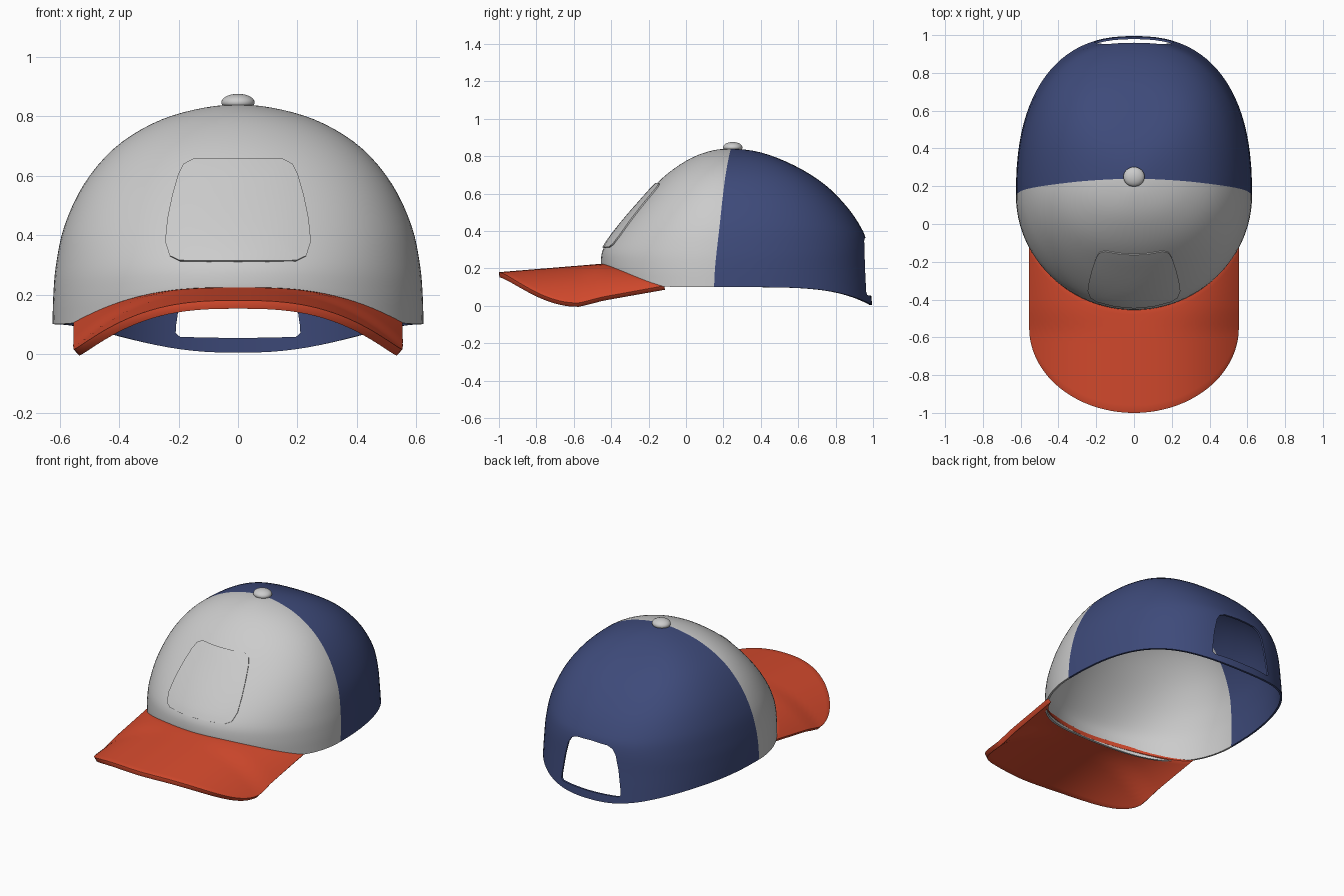
import bpy, bmesh, math
from mathutils import Vector
from mathutils.bvhtree import BVHTree

if "Cube" in bpy.data.objects:
    bpy.data.objects.remove(bpy.data.objects["Cube"])


def material(name, rgb):
    m = bpy.data.materials.new(name)
    m.diffuse_color = (*rgb, 1)
    m.use_nodes = True
    m.node_tree.nodes["Principled BSDF"].inputs["Base Color"].default_value = m.diffuse_color
    return m


BLUE = material("blue_cloth", (0.048, 0.069, 0.195))
GREY = material("grey_cloth", (0.6, 0.6, 0.6))
ORANGE = material("orange_cloth", (0.68, 0.07, 0.027))


def make(name, verts, faces, mats=()):
    me = bpy.data.meshes.new(name)
    me.from_pydata(verts, [], faces)
    ob = bpy.data.objects.new(name, me)
    bpy.context.collection.objects.link(ob)
    for m in mats:
        me.materials.append(m)
    return ob


def finish(ob, angle=40):
    bpy.ops.object.select_all(action='DESELECT')
    bpy.context.view_layer.objects.active = ob
    ob.select_set(True)
    for m in list(ob.modifiers):
        bpy.ops.object.modifier_apply(modifier=m.name)
    bpy.ops.object.shade_smooth_by_angle(angle=math.radians(angle))


def mirrored(half):
    """Close an (x, z) outline listed for x >= 0, first and last on the axis."""
    return half + [(-x, z) for x, z in half[-2:0:-1]]


# Crown: rings of (front y, z), (side x, y, z), (back y, z), apex downwards
RINGS = [
    (0.40, .820, -.15, .235, .820, .12, .825),
    (0.24, .840, 0.00, .240, .840, .24, .840),
    (0.12, .825, .150, .235, .822, .40, .820),
    (0.00, .775, .290, .225, .775, .58, .750),
    (-.13, .680, .420, .210, .690, .74, .650),
    (-.26, .540, .520, .195, .570, .86, .530),
    (-.37, .410, .585, .180, .430, .935, .42),
    (-.44, .310, .613, .165, .300, .965, .34),
    (-.455, .24, .622, .155, .200, .980, .18),
    (-.450, .19, .625, .150, .100, .995, .005),
]
RINGS.append(tuple(2 * a - b for a, b in zip(RINGS[-1], RINGS[-2])))


def ring_at(s):
    i = min(int(s), len(RINGS) - 4)
    t = s - i
    return [b + .5 * t * (c - a + t * (2*a - 5*b + 4*c - d + t * (3*(b - c) + d - a)))
            for a, b, c, d in zip(*RINGS[i:i + 4])]


def crown_point(s, phi):
    fy, fz, sx, sy, sz, by, bz = ring_at(s)
    c, sn = math.cos(phi), math.sin(phi)      # phi = 0 points to the back
    e = 2 / 2.4 if c > 0 else 1.0
    y_end, z_end = (by, bz) if c > 0 else (fy, fz)
    x = math.copysign(abs(sn) ** e, sn) * sx
    return (x, sy + abs(c) ** e * (y_end - sy), sz + c ** 4 * (z_end - sz))


N, SUB = 96, 4
levels = [k / SUB for k in range(1, (len(RINGS) - 3) * SUB + 1)]
verts = [(0, .24, .84)]
for s in levels:
    verts += [crown_point(s, 2 * math.pi * j / N) for j in range(N)]
faces, back = [], []
for k in range(len(levels)):
    for j in range(N):
        a, b = 1 + k * N + j, 1 + k * N + (j + 1) % N
        faces.append((0, b, a) if k == 0 else (a - N, b - N, b, a))
        back.append(j < N // 4 or j >= 3 * N // 4)
bm = bmesh.new()
crown = make("crown", verts, faces, (BLUE, GREY))
for p, is_back in zip(crown.data.polygons, back):
    p.material_index = 0 if is_back else 1
bm.from_mesh(crown.data)
bmesh.ops.recalc_face_normals(bm, faces=bm.faces)
if max(bm.faces, key=lambda f: f.calc_center_median().z).normal.z < 0:
    bmesh.ops.reverse_faces(bm, faces=bm.faces)
bm.to_mesh(crown.data)
surface = BVHTree.FromBMesh(bm)
bm.free()

# Opening above the rear strap
hole = mirrored([(0, .053), (.195, .057), (.21, .07), (.208, .1), (.19, .22),
                 (.168, .31), (.145, .345), (.11, .36), (0, .365)])
n = len(hole)
cutter = make("rear_opening_cutter",
              [(x, y, z) for y in (.75, 1.2) for x, z in hole],
              [tuple(range(n)), tuple(range(2 * n - 1, n - 1, -1))] +
              [(i, n + i, n + (i + 1) % n, (i + 1) % n) for i in range(n)], (BLUE,))
bm = bmesh.new()
bm.from_mesh(cutter.data)
bmesh.ops.recalc_face_normals(bm, faces=bm.faces)
bm.to_mesh(cutter.data)
bm.free()
cutter.hide_render = True
sol = crown.modifiers.new("thickness", 'SOLIDIFY')
sol.thickness, sol.offset = 0.012, -1
cut = crown.modifiers.new("opening", 'BOOLEAN')
cut.operation, cut.object, cut.solver = 'DIFFERENCE', cutter, 'EXACT'
finish(crown)
bpy.data.objects.remove(cutter)


# Brim: arched sheet from the crown base to a rounded front edge
def brim_z(x, y):
    f = min(1, max(0, (-.1 - y) / .47))
    centre = .225 - .045 * max(0, (-.45 - y) / .55)
    drop = .115 + f * .085
    return centre - drop * abs(x / .555) ** (4 - 1.4 * f)


COLS, ROWS = 56, 14
verts, faces = [], []
for i in range(COLS + 1):
    th = math.pi * (i / COLS - .5)
    x = .555 * math.sin(th)
    inner = .16 - .6 * math.sqrt(1 - (x / .625) ** 2)
    outer = -.55 - .45 * math.cos(th)
    for r in range(ROWS + 1):
        y = inner + (outer - inner) * r / ROWS
        verts.append((x, y, brim_z(x, y)))
for i in range(COLS):
    for r in range(ROWS):
        a = i * (ROWS + 1) + r
        faces.append((a, a + 1, a + ROWS + 2, a + ROWS + 1))
brim = make("brim", verts, faces, (ORANGE,))
sol = brim.modifiers.new("thickness", 'SOLIDIFY')
sol.thickness, sol.offset = 0.028, -1
bev = brim.modifiers.new("rounded_edge", 'BEVEL')
bev.width, bev.segments, bev.limit_method = 0.009, 2, 'ANGLE'
bev.angle_limit = math.radians(50)
finish(brim, 50)

# Front patch: rounded trapezoid projected onto the crown, slightly raised
half = [(0, .31), (.1, .31), (.195, .312), (.228, .328), (.243, .375), (.236, .45),
        (.22, .53), (.2, .6), (.182, .635), (.15, .652), (.07, .652), (0, .652)]
outline = mirrored(half)
n = len(outline)


def on_crown(x, z, lift):
    hit, normal, _, _ = surface.ray_cast(Vector((x, -2, z)), Vector((0, 1, 0)))
    return hit + normal * lift


verts = [on_crown(0, .48, .008)]
steps = [k / 8 for k in range(1, 9)]
for t, lift in [(t, .008) for t in steps] + [(1, -.006)]:
    verts += [on_crown(x * t, .48 + (z - .48) * t, lift) for x, z in outline]
faces = [(0, 1 + i, 1 + (i + 1) % n) for i in range(n)]
for k in range(len(steps)):
    for i in range(n):
        a, b = 1 + k * n + i, 1 + k * n + (i + 1) % n
        faces.append((a, a + n, b + n, b))
finish(make("front_patch", verts, faces))

# Top button
bpy.ops.mesh.primitive_uv_sphere_add(segments=32, ring_count=16, radius=1,
                                     location=(0, .25, .847))
button = bpy.context.object
button.name = "top_button"
button.scale = (.056, .052, .029)
finish(button, 60)
